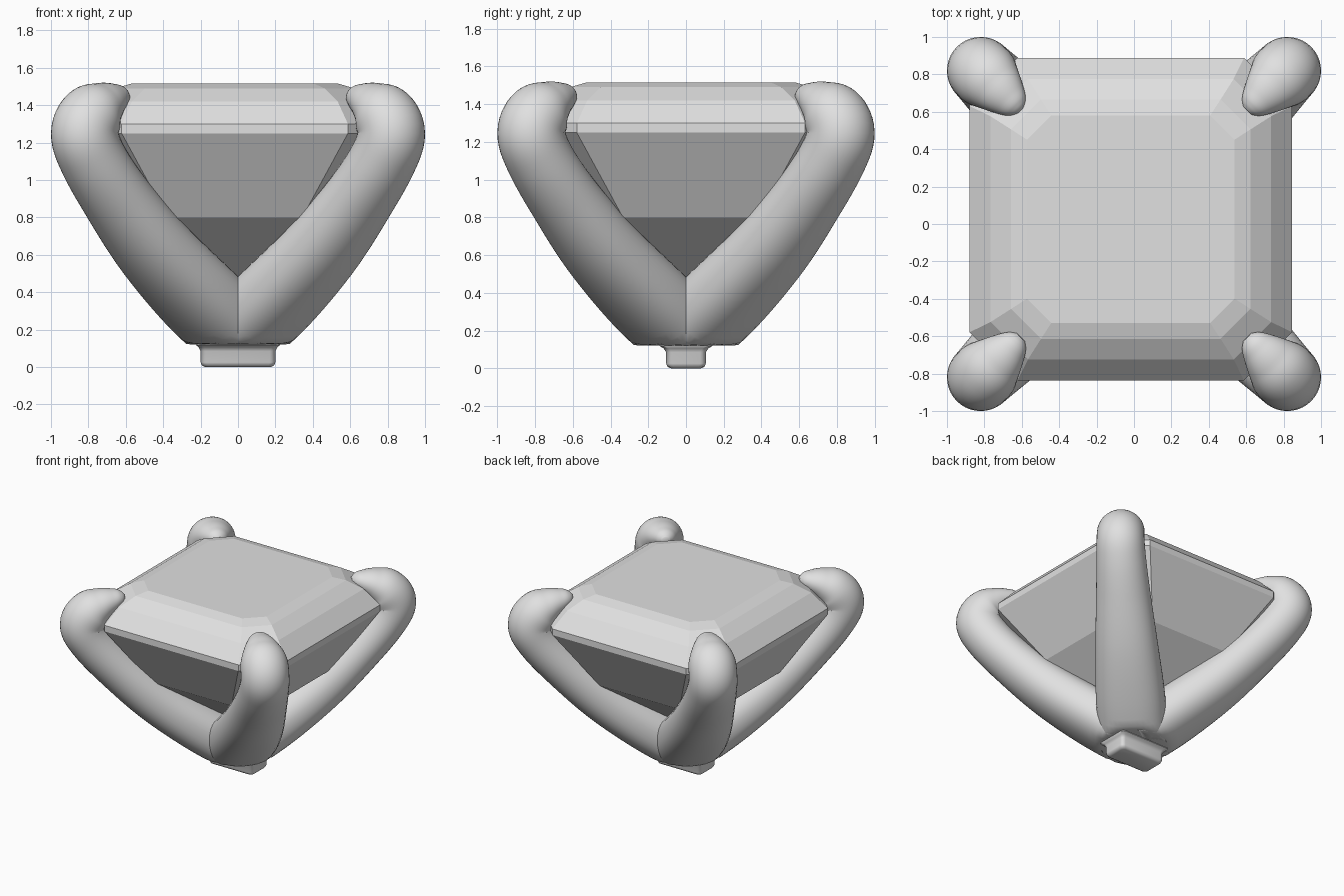
import bpy, bmesh, math
from mathutils import Vector

if "Cube" in bpy.data.objects:
    bpy.data.objects.remove(bpy.data.objects["Cube"])

grey = bpy.data.materials.new("light grey")
grey.diffuse_color = (0.75, 0.75, 0.75, 1)
grey.use_nodes = True
grey.node_tree.nodes["Principled BSDF"].inputs["Base Color"].default_value = grey.diffuse_color


def finish(name, bm, smooth=None):
    bmesh.ops.recalc_face_normals(bm, faces=bm.faces)
    me = bpy.data.meshes.new(name)
    bm.to_mesh(me)
    bm.free()
    me.materials.append(grey)
    ob = bpy.data.objects.new(name, me)
    bpy.context.collection.objects.link(ob)
    if smooth:
        bpy.ops.object.select_all(action='DESELECT')
        ob.select_set(True)
        bpy.context.view_layer.objects.active = ob
        bpy.ops.object.shade_smooth_by_angle(angle=math.radians(smooth))
    return ob


def loft(bm, rings):
    rows = [[bm.verts.new(p) for p in ring] for ring in rings]
    n = len(rows[0])
    for a, b in zip(rows, rows[1:]):
        for i in range(n):
            j = (i + 1) % n
            bm.faces.new((a[i], a[j], b[j], b[i]))
    bm.faces.new(rows[0])
    bm.faces.new(rows[-1])


# Step-cut gemstone: (z, half size, half length of the straight edge)
GEM = [(0.40, 0.10, 0.06), (0.80, 0.60, 0.36), (1.25, 0.8625, 0.605),
       (1.30, 0.8625, 0.605), (1.42, 0.75, 0.55), (1.49, 0.64, 0.48),
       (1.515, 0.555, 0.425)]
GX, GY = -0.017, 0.026
bm = bmesh.new()
loft(bm, [[(GX + x, GY + y, z) for x, y in
           ((h, -e), (h, e), (e, h), (-e, h), (-h, e), (-h, -e), (-e, -h), (e, -h))]
          for z, h, e in GEM])
finish("gemstone", bm)

# Prong path: (x along the diagonal as seen from the front, z, half width, half thickness)
PATH = [Vector(p) for p in (
    (0.00, 0.175, 0.26, 0.200), (0.22, 0.385, 0.26, 0.200), (0.45, 0.635, 0.235, 0.190),
    (0.65, 0.905, 0.205, 0.178), (0.775, 1.11, 0.187, 0.175), (0.82, 1.25, 0.18, 0.180),
    (0.78, 1.355, 0.175, 0.165), (0.72, 1.41, 0.14, 0.118), (0.66, 1.438, 0.098, 0.080),
    (0.625, 1.447, 0.066, 0.055), (0.605, 1.450, 0.03, 0.025))]


def smooth_path(pts, steps=7):
    out = []
    ext = [2 * pts[0] - pts[1]] + pts + [2 * pts[-1] - pts[-2]]
    for a, b, c, d in zip(ext, ext[1:], ext[2:], ext[3:]):
        for k in range(steps):
            t = k / steps
            out.append(0.5 * (2 * b + (c - a) * t + (2 * a - 5 * b + 4 * c - d) * t * t
                              + (3 * b - a - 3 * c + d) * t ** 3))
    return out + [pts[-1]]


def soft(v, n):
    return math.copysign(abs(v) ** (2 / n), v)


# Four claw prongs, squarer near the base and round at the top
path = smooth_path(PATH)
R2 = math.sqrt(2)
FLOOR = 0.122
SIDES = 40
for name, sx, sy in (("front_right_prong", 1, -1), ("front_left_prong", -1, -1),
                     ("back_right_prong", 1, 1), ("back_left_prong", -1, 1)):
    rings = []
    for i, p in enumerate(path):
        q0, q1 = path[max(i - 1, 0)], path[min(i + 1, len(path) - 1)]
        d = Vector(((q1[0] - q0[0]) * R2, q1[1] - q0[1])).normalized()
        n = 2 + 0.5 * max(0, 1 - p[1] / 0.9) if i < len(path) / 2 else 2
        ring = []
        for k in range(SIDES):
            a = math.tau * k / SIDES
            s = p[2] * soft(math.sin(a), n)
            c = p[3] * soft(math.cos(a), n)
            r = p[0] * R2 + c * d[1]
            z = max(p[1] - c * d[0], FLOOR)
            ring.append((sx * (r + s) / R2, sy * (r - s) / R2, z))
        rings.append(ring)
    bm = bmesh.new()
    loft(bm, rings)
    finish(name, bm, 50)

# Small rounded foot under the crossing of the prongs, flared where it joins
FOOT = [(0.0, 0.175, 0.08), (0.008, 0.192, 0.097), (0.025, 0.2, 0.105),
        (0.085, 0.2, 0.105), (0.105, 0.21, 0.118), (0.118, 0.225, 0.14), (0.16, 0.225, 0.14)]
bm = bmesh.new()
rings = []
for z, hx, hy in FOOT:
    ring = []
    for cx, cy, a0 in ((1, 1, 0), (-1, 1, 90), (-1, -1, 180), (1, -1, 270)):
        for k in range(5):
            a = math.radians(a0 + 22.5 * k)
            ring.append((cx * (hx - 0.03) + 0.03 * math.cos(a),
                         cy * (hy - 0.03) + 0.03 * math.sin(a), z))
    rings.append(ring)
loft(bm, rings)
finish("foot", bm, 50)
